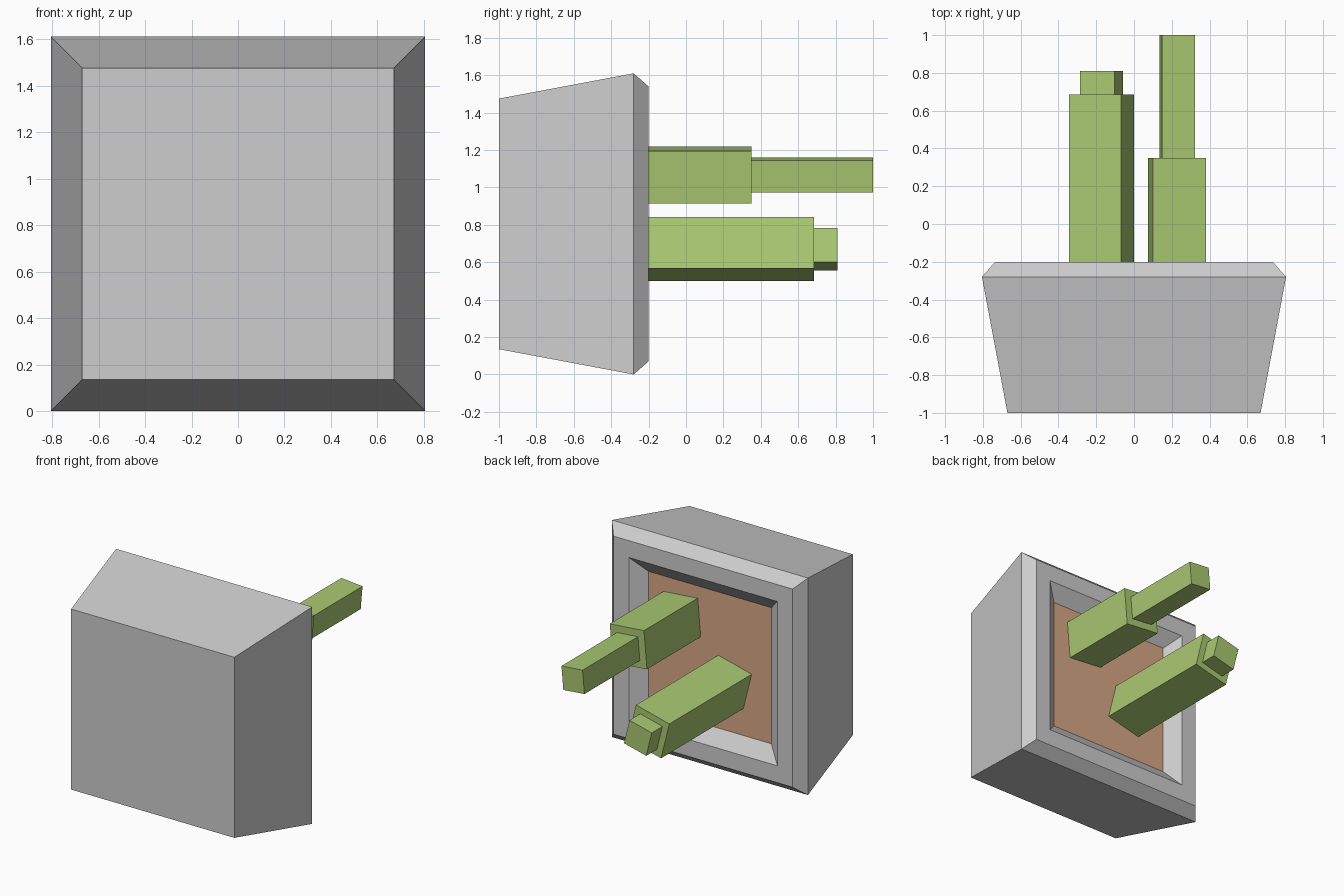
import bpy, bmesh
from math import sin, cos, radians

if "Cube" in bpy.data.objects:
    bpy.data.objects.remove(bpy.data.objects["Cube"])


def material(name, rgb):
    m = bpy.data.materials.new(name)
    m.diffuse_color = (*rgb, 1.0)
    m.use_nodes = True
    m.node_tree.nodes["Principled BSDF"].inputs["Base Color"].default_value = m.diffuse_color
    return m


GREY = material("pot_grey", (0.61, 0.61, 0.61))
SOIL = material("soil_brown", (0.68, 0.39, 0.235))
GREEN = material("cactus_green", (0.40, 0.58, 0.165))


def square_loft(name, cx, cz, angle, profile, mats):
    """Square sections (y, half width) joined along y; last cap uses the last material."""
    c, s = cos(radians(angle)), sin(radians(angle))
    bm = bmesh.new()
    rings = []
    for y, h in profile:
        corners = ((-h, -h), (h, -h), (h, h), (-h, h))
        rings.append([bm.verts.new((cx + u * c - v * s, y, cz + u * s + v * c))
                      for u, v in corners])
    for a, b in zip(rings, rings[1:]):
        for i in range(4):
            j = (i + 1) % 4
            bm.faces.new((a[i], a[j], b[j], b[i]))
    bm.faces.new(rings[0])
    end = bm.faces.new(rings[-1])
    end.material_index = len(mats) - 1
    bmesh.ops.recalc_face_normals(bm, faces=bm.faces)
    me = bpy.data.meshes.new(name)
    bm.to_mesh(me)
    bm.free()
    for m in mats:
        me.materials.append(m)
    ob = bpy.data.objects.new(name, me)
    bpy.context.collection.objects.link(ob)
    return ob


# Flared pot lying on its side: base, lip, bevelled rim, recessed soil
square_loft("pot", 0, 0.805, 0,
            [(-1, 0.67), (-0.28, 0.805), (-0.2, 0.735), (-0.2, 0.61), (-0.28, 0.505)],
            [GREY, SOIL])

# Two stepped cactus stems rooted in the soil
square_loft("upper_cactus", 0.228, 1.066, -5,
            [(-0.28, 0.141), (0.35, 0.141), (0.35, 0.087), (1.0, 0.087)], [GREEN])
square_loft("lower_cactus", -0.172, 0.67, 14,
            [(-0.28, 0.141), (0.685, 0.141), (0.685, 0.094), (0.81, 0.094)], [GREEN])
